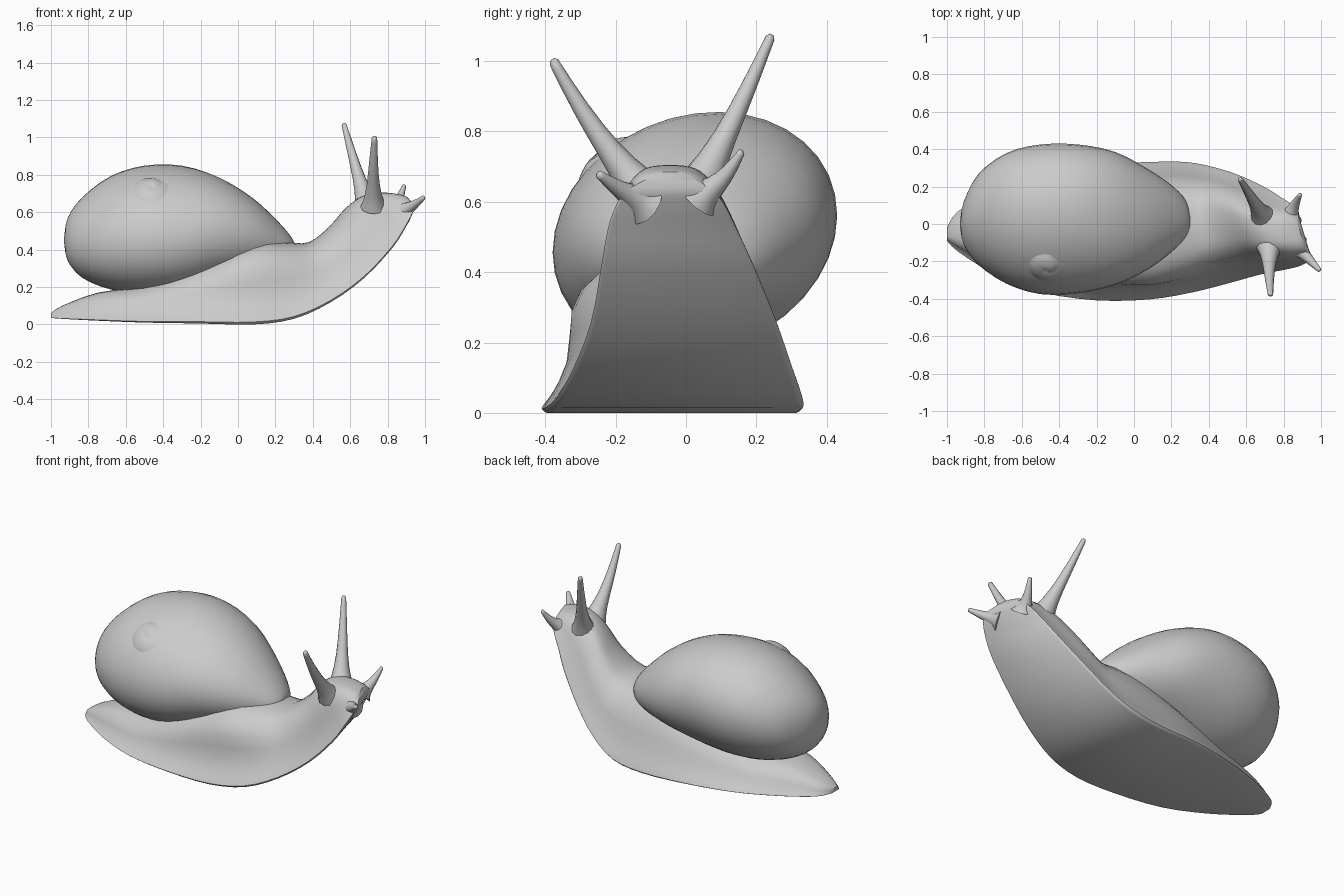
import bpy, bmesh, math
from mathutils import Vector

cube = bpy.data.objects.get("Cube")
if cube:
    bpy.data.objects.remove(cube, do_unlink=True)

grey = bpy.data.materials.new("soft_grey")
grey.use_nodes = True
grey.diffuse_color = (0.6, 0.6, 0.6, 1)
grey.node_tree.nodes["Principled BSDF"].inputs["Base Color"].default_value = (0.6, 0.6, 0.6, 1)


def smooth_rows(rows, steps):
    """Catmull-Rom interpolation of rows of numbers."""
    out = []
    for i in range(len(rows) - 1):
        a, b, c, d = rows[max(i - 1, 0)], rows[i], rows[i + 1], rows[min(i + 2, len(rows) - 1)]
        for s in range(steps):
            t = s / steps
            out.append([q + t / 2 * (r - p + t * (2 * p - 5 * q + 4 * r - u + t * (3 * (q - r) + u - p)))
                        for p, q, r, u in zip(a, b, c, d)])
    return out + [list(rows[-1])]


def loft(name, rings, angle=40):
    """Skin closed rings and cap both ends."""
    bm = bmesh.new()
    loops = [[bm.verts.new(p) for p in ring] for ring in rings]
    n = len(loops[0])
    for a, b in zip(loops, loops[1:]):
        for i in range(n):
            bm.faces.new((a[i], a[(i + 1) % n], b[(i + 1) % n], b[i]))
    bm.faces.new(loops[0])
    bm.faces.new(loops[-1])
    bmesh.ops.recalc_face_normals(bm, faces=bm.faces)
    return finish(name, bm, angle)


def finish(name, bm, angle):
    mesh = bpy.data.meshes.new(name)
    bm.to_mesh(mesh)
    bm.free()
    mesh.materials.append(grey)
    ob = bpy.data.objects.new(name, mesh)
    bpy.context.collection.objects.link(ob)
    bpy.ops.object.select_all(action="DESELECT")
    ob.select_set(True)
    bpy.context.view_layer.objects.active = ob
    bpy.ops.object.shade_smooth_by_angle(angle=math.radians(angle))
    return ob


# Body: sole x, sole z, back x, back z, right edge y, left edge y, right mantle bulge, turn of the neck
body_rows = [
    (-1.0, .035, -1.0, .06, -.09, -.02, 0, 0),
    (-.94, .03, -.94, .10, -.15, .07, 0, 0),
    (-.75, .02, -.75, .17, -.27, .17, 0, 0),
    (-.5, .01, -.5, .21, -.37, .26, 0, 0),
    (-.2, .005, -.2, .33, -.415, .32, .04, 0),
    (.08, 0, .08, .44, -.41, .335, .11, 0),
    (.3, .03, .26, .44, -.375, .335, .07, .03),
    (.5, .12, .38, .44, -.325, .305, 0, .1),
    (.68, .25, .5, .53, -.275, .26, 0, .2),
    (.83, .41, .59, .63, -.245, .195, 0, .27),
    (.9, .52, .68, .69, -.225, .145, 0, .3),
    (.935, .59, .78, .705, -.2, .11, 0, .3),
    (.945, .63, .86, .695, -.17, .075, 0, .3),
    (.925, .66, .89, .685, -.12, .03, 0, .3),
]
flank = smooth_rows([(.94, 0), (.99, .03), (.95, .11), (.83, .35), (.71, .66), (.48, .9), (.25, .98), (0, 1)], 2)
outline = flank + [[-w, h] for w, h in reversed(flank[:-1])]
rings = []
for bx, bz, tx, tz, y0, y1, bulge, yaw in smooth_rows(body_rows, 3):
    mid, half = (y0 + y1) / 2, (y1 - y0) / 2
    ring = []
    for w, h in outline:
        pinch = .3 * h * (1 - h) ** 2
        shape = w - bulge * 12 * h ** 4 * (1 - h) + pinch if w < 0 else w
        y = mid + half * shape
        x = bx + (tx - bx) * h - yaw * (y - mid + half * (1 - h))
        ring.append((x, y, bz + (tz - bz) * h))
    rings.append(ring)
loft("body", rings)

# Shell: x, right y, left y, bottom z, top z, lean of the ring
shell_rows = [
    (-.93, -.01, .01, .44, .46, .15),
    (-.91, -.11, .12, .34, .57, .15),
    (-.83, -.22, .27, .25, .68, .15),
    (-.68, -.32, .38, .19, .79, .15),
    (-.5, -.375, .425, .165, .845, .15),
    (-.3, -.37, .425, .18, .845, .15),
    (-.1, -.325, .385, .225, .785, .08),
    (.08, -.24, .29, .26, .675, 0),
    (.21, -.14, .2, .3, .555, -.05),
    (.28, -.07, .12, .34, .475, -.05),
    (.3, -.02, .04, .39, .44, 0),
]
rings = []
for x, y0, y1, z0, z1, lean in smooth_rows(shell_rows, 3):
    cy, ry, cz, rz = (y0 + y1) / 2, (y1 - y0) / 2, (z0 + z1) / 2, (z1 - z0) / 2
    ring = []
    for k in range(36):
        a = math.tau * k / 36
        ring.append((x, cy + ry * math.cos(a), cz + rz * (math.sin(a) + lean * math.cos(a))))
    rings.append(ring)
loft("shell", rings, 60)

# Spire: low dome with a spiral groove
bm = bmesh.new()
centre, axis = Vector((-.46, -.185, .685)), Vector((-.03, -.6, .8)).normalized()
turn = axis.to_track_quat("Z", "Y")
count, steps, radius, rise = 32, 14, .24, .09
tip = bm.verts.new(centre + axis * rise)
loops = []
for j in range(1, steps + 1):
    f = j / steps
    loop = []
    for k in range(count):
        a = math.tau * k / count
        phase = (f * 2.2 - k / count) % 1
        groove = .008 * max(0, 1 - abs(phase - .5) * 4) * min(1, 4 * (1 - f))
        height = rise - .17 * f * f - groove
        loop.append(bm.verts.new(centre + turn @ Vector((radius * f * math.cos(a), radius * f * math.sin(a), height))))
    loops.append(loop)
for k in range(count):
    m = (k + 1) % count
    bm.faces.new((tip, loops[0][k], loops[0][m]))
    for a, b in zip(loops, loops[1:]):
        bm.faces.new((a[k], b[k], b[m], a[m]))
finish("shell_spire", bm, 60)


# Tentacles: tapered round stalks with flared roots
def tentacle(name, base, tip, bend, root, end):
    base, tip, bend = Vector(base), Vector(tip), Vector(bend)
    along = (tip - base).normalized().to_track_quat("Z", "Y")
    stalk = []
    for f in (0, .1, .2, .35, .5, .65, .8, .93, .98, 1):
        p = base.lerp(tip, f) + bend * math.sin(math.pi * f)
        r = end + (root - end) * (.5 * (1 - f) + .5 * (1 - f) ** 6)
        r *= .5 if f == 1 else 1
        stalk.append([p + along @ Vector((r * math.cos(math.tau * k / 12), r * math.sin(math.tau * k / 12), 0))
                      for k in range(12)])
    loft(name, stalk, 60)


tentacle("left_eye_stalk", (.69, .035, .64), (.565, .243, 1.075), (0, .003, -.008), .07, .013)
tentacle("right_eye_stalk", (.725, -.125, .63), (.73, -.38, 1.005), (-.004, -.008, -.01), .07, .014)
tentacle("left_feeler", (.83, .03, .61), (.89, .16, .745), (0, .008, -.012), .07, .01)
tentacle("right_feeler", (.87, -.12, .6), (.995, -.25, .68), (0, 0, -.006), .07, .011)
